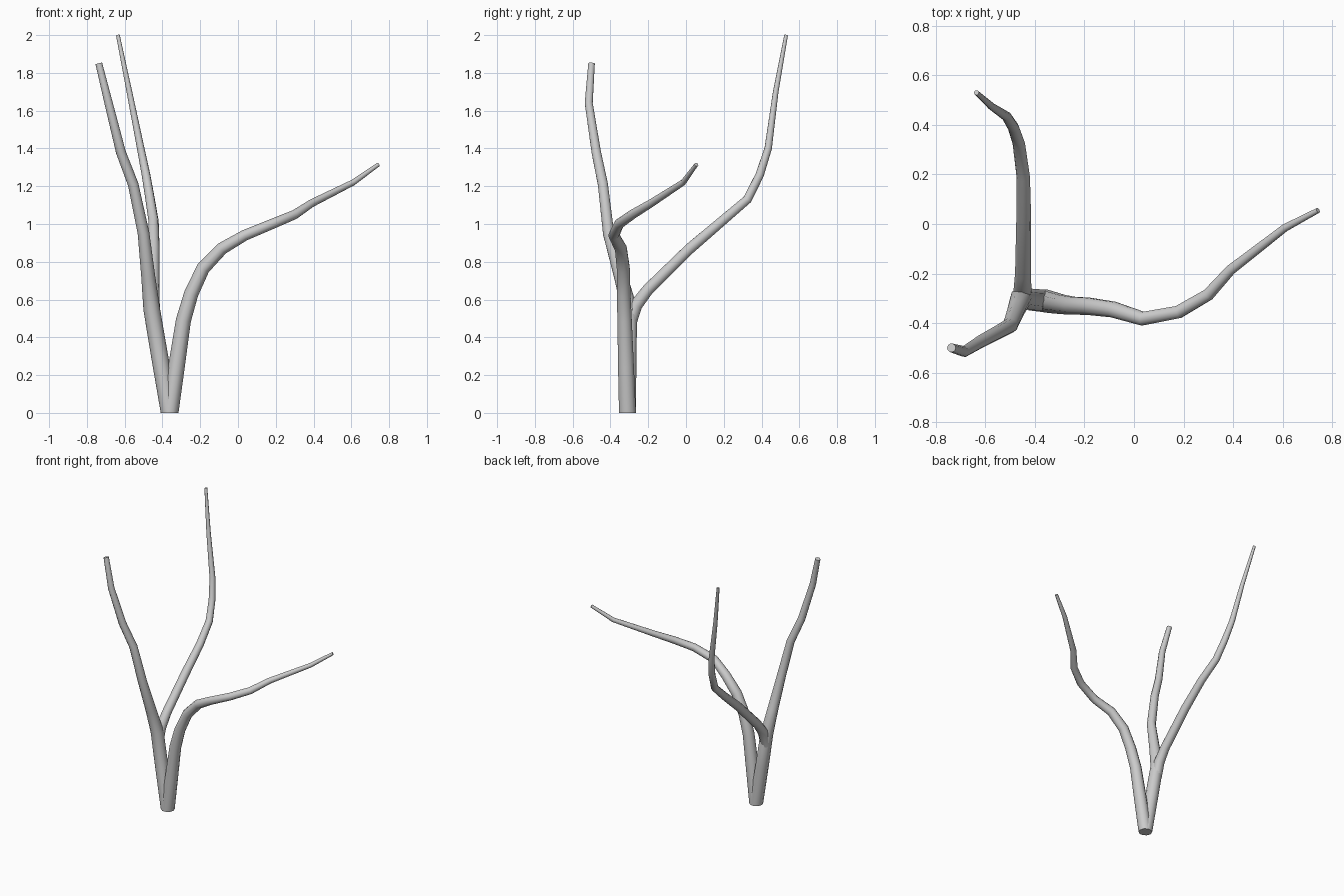
import bpy, bmesh, math
from mathutils import Vector

if "Cube" in bpy.data.objects:
    bpy.data.objects.remove(bpy.data.objects["Cube"])

SIDES = 10

bark = bpy.data.materials.new("grey bark")
bark.diffuse_color = (0.6, 0.6, 0.6, 1)
bark.use_nodes = True
bark.node_tree.nodes["Principled BSDF"].inputs["Base Color"].default_value = bark.diffuse_color


def branch(name, points, flat_base=False):
    """Tapered tube through points (x, y, z, radius) with flat end caps."""
    pos = [Vector(p[:3]) for p in points]
    bm = bmesh.new()
    rings, prev_t, side = [], None, Vector((1, 0, 0))
    for i, p in enumerate(pos):
        a = (p - pos[i - 1]).normalized() if i else Vector()
        b = (pos[i + 1] - p).normalized() if i + 1 < len(pos) else Vector()
        t = (a + b).normalized()
        if i == 0 and flat_base:
            t = Vector((0, 0, 1))
        if prev_t:
            side = prev_t.rotation_difference(t) @ side
        side = (side - t * side.dot(t)).normalized()
        up = t.cross(side)
        r = points[i][3]
        rings.append([bm.verts.new(p + (side * math.cos(k) + up * math.sin(k)) * r)
                      for k in (2 * math.pi * j / SIDES for j in range(SIDES))])
        prev_t = t
    for lo, hi in zip(rings, rings[1:]):
        for j in range(SIDES):
            n = (j + 1) % SIDES
            bm.faces.new((lo[j], lo[n], hi[n], hi[j]))
    bm.faces.new(rings[0][::-1])
    bm.faces.new(rings[-1])
    bmesh.ops.recalc_face_normals(bm, faces=bm.faces)
    for f in bm.faces:
        f.smooth = len(f.verts) == 4
    for e in bm.edges:
        e.smooth = all(f.smooth for f in e.link_faces)
    me = bpy.data.meshes.new(name)
    bm.to_mesh(me)
    bm.free()
    me.materials.append(bark)
    ob = bpy.data.objects.new(name, me)
    bpy.context.collection.objects.link(ob)
    return ob


# left stem, from the base through the fork to the front-left tip
branch("left_stem", [
    (-0.362, -0.31, 0.0, 0.047), (-0.415, -0.305, 0.30, 0.045),
    (-0.457, -0.30, 0.55, 0.044), (-0.475, -0.345, 0.72, 0.037),
    (-0.50, -0.41, 0.95, 0.031), (-0.555, -0.44, 1.21, 0.028),
    (-0.62, -0.475, 1.38, 0.026), (-0.685, -0.515, 1.64, 0.022),
    (-0.737, -0.50, 1.85, 0.018)], True)

# tall rear branch, leaving the left stem at the fork
branch("rear_branch", [
    (-0.452, -0.30, 0.47, 0.038), (-0.45, -0.265, 0.57, 0.036),
    (-0.448, -0.20, 0.655, 0.032), (-0.445, 0.02, 0.87, 0.030),
    (-0.447, 0.19, 1.015, 0.027), (-0.465, 0.325, 1.13, 0.025),
    (-0.487, 0.39, 1.26, 0.023), (-0.515, 0.435, 1.40, 0.020),
    (-0.575, 0.475, 1.70, 0.015), (-0.636, 0.53, 2.0, 0.010)])

# right stem, bending out to the right
branch("right_stem", [
    (-0.362, -0.31, 0.0, 0.047), (-0.325, -0.318, 0.25, 0.044),
    (-0.289, -0.325, 0.49, 0.040), (-0.248, -0.33, 0.63, 0.038),
    (-0.185, -0.332, 0.765, 0.036), (-0.085, -0.345, 0.87, 0.033),
    (0.035, -0.382, 0.94, 0.029), (0.18, -0.355, 1.0, 0.027),
    (0.30, -0.285, 1.05, 0.025), (0.39, -0.185, 1.11, 0.021),
    (0.61, -0.015, 1.22, 0.016), (0.743, 0.055, 1.315, 0.011)], True)
